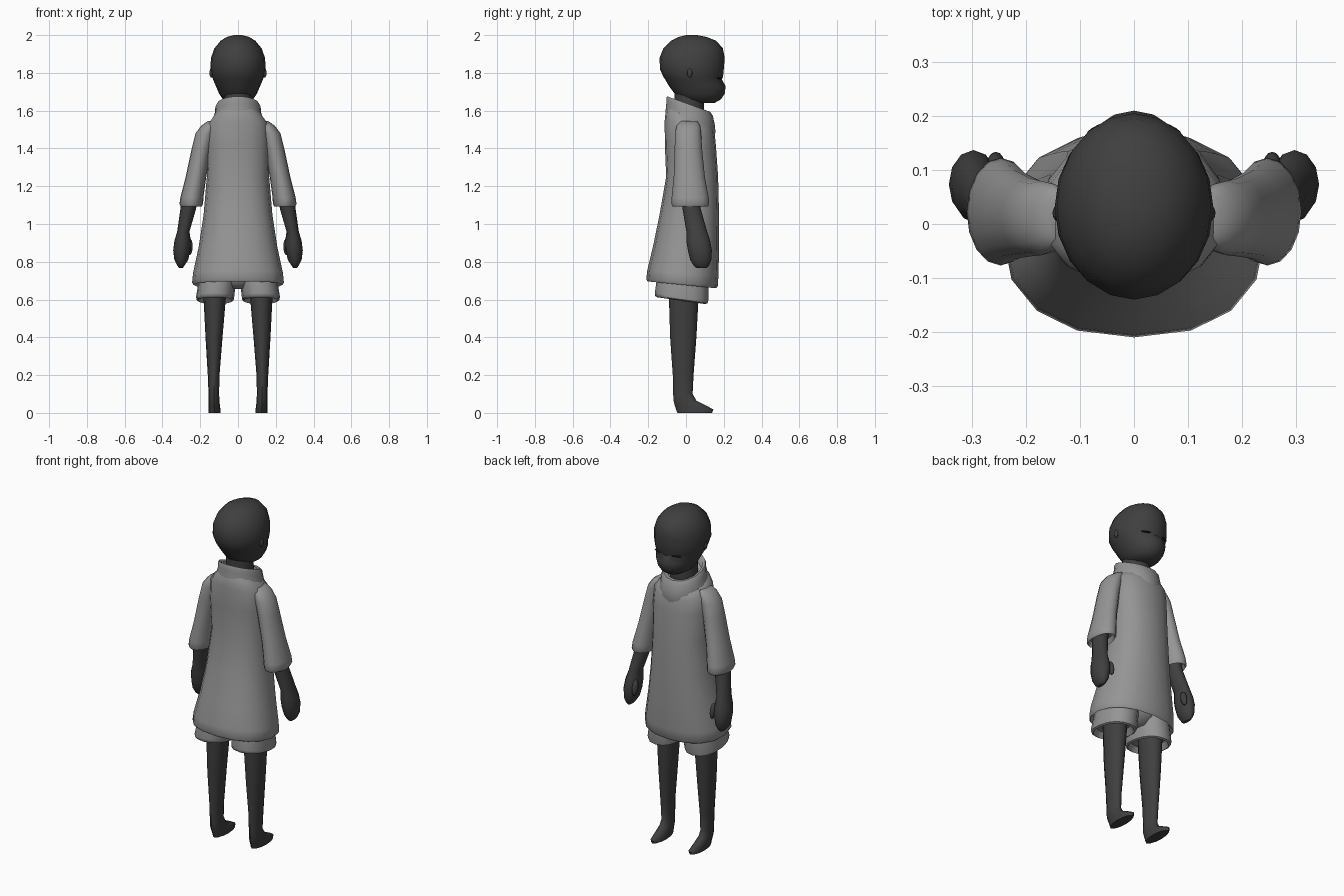
import bpy
import bmesh
from math import sin, cos, pi, copysign, radians

default = bpy.data.objects.get("Cube")
if default:
    bpy.data.objects.remove(default, do_unlink=True)


def make_material(name, grey):
    mat = bpy.data.materials.new(name)
    mat.use_nodes = True
    colour = (grey, grey, grey, 1)
    mat.diffuse_color = colour
    mat.node_tree.nodes["Principled BSDF"].inputs["Base Color"].default_value = colour
    return mat


skin = make_material("charcoal skin", .05)
cloth = make_material("grey cloth", .3)
slit = make_material("black slit", .012)


def finish(obj, material, mirrored, angle=50):
    """Apply the colour, smooth shading and left-right mirroring."""
    obj.data.materials.append(material)
    bpy.ops.object.select_all(action='DESELECT')
    obj.select_set(True)
    bpy.context.view_layer.objects.active = obj
    bpy.ops.object.shade_smooth_by_angle(angle=radians(angle))
    if mirrored:
        obj.modifiers.new("Mirror", 'MIRROR')
    return obj


def loft(name, material, rings, sides=16, power=2, mirrored=False):
    """Skin rings given as (z, x_min, x_max, y_min, y_max, slope, front_dip)."""
    bm = bmesh.new()
    loops = []
    for z, x_min, x_max, y_min, y_max, *extra in rings:
        slope, dip = (list(extra) + [0, 0])[:2]
        cx, cy = (x_min + x_max) / 2, (y_min + y_max) / 2
        rx, ry = (x_max - x_min) / 2, (y_max - y_min) / 2
        loop = []
        for i in range(sides):
            c, s = cos(2 * pi * i / sides), sin(2 * pi * i / sides)
            u = copysign(abs(c) ** (2 / power), c)
            v = copysign(abs(s) ** (2 / power), s)
            drop = dip * (1 - abs(u)) if v > 0 else 0
            loop.append(bm.verts.new((cx + rx * u, cy + ry * v, z + slope * ry * v - drop)))
        loops.append(loop)
    for a, b in zip(loops, loops[1:]):
        for i in range(sides):
            j = (i + 1) % sides
            bm.faces.new((a[i], a[j], b[j], b[i]))
    bm.faces.new(loops[0])
    bm.faces.new(loops[-1])
    bmesh.ops.recalc_face_normals(bm, faces=bm.faces)
    mesh = bpy.data.meshes.new(name)
    bm.to_mesh(mesh)
    bm.free()
    obj = bpy.data.objects.new(name, mesh)
    bpy.context.collection.objects.link(obj)
    return finish(obj, material, mirrored)


def centred(rows):
    """Turn (z, half_width, ...) rows into rings symmetric about x = 0."""
    return [(z, -w, w, *rest) for z, w, *rest in rows]


def blob(name, material, place, size, turn=(0, 0, 0)):
    """Small mirrored ellipsoid."""
    bpy.ops.mesh.primitive_uv_sphere_add(segments=12, ring_count=8, location=place, rotation=turn)
    obj = bpy.context.object
    obj.name = name
    obj.scale = size
    bpy.ops.object.transform_apply(location=True, rotation=True, scale=True)
    return finish(obj, material, True)


# Head: rounded skull, slight brow, muzzle and chin
loft("head", skin, centred([
    (2, .02, 0, .06),
    (1.99, .06, -.04, .11),
    (1.97, .092, -.08, .16),
    (1.93, .125, -.12, .195),
    (1.88, .143, -.14, .205),
    (1.82, .147, -.138, .2),
    (1.78, .138, -.12, .196),
    (1.765, .132, -.11, .19),
    (1.73, .117, -.09, .21),
    (1.69, .1, -.06, .205),
    (1.66, .08, -.03, .185),
    (1.64, .045, .04, .15)]), sides=20)
loft("neck", skin, centred([(1.74, .07, -.06, .09), (1.5, .08, -.06, .1)]))

# Eye slits and ears
blob("eye_slits", slit, (.062, .176, 1.772), (.028, .009, .004), (0, 0, radians(-22)))
blob("ears", skin, (.142, .02, 1.8), (.009, .014, .025))

# Tunic body: flared, longer in front, hem turned under
loft("tunic", cloth, centred([
    (1.6, .09, -.09, .11, -.4),
    (1.56, .135, -.108, .14, -.3),
    (1.52, .165, -.113, .15, -.2),
    (1.42, .17, -.112, .158),
    (1.25, .165, -.105, .17),
    (1.05, .182, -.14, .175),
    (.88, .208, -.175, .175),
    (.74, .238, -.205, .172, -.08),
    (.69, .243, -.21, .168, -.1),
    (.678, .236, -.204, .16, -.1),
    (.7, .22, -.19, .148, -.1),
    (.78, .2, -.17, .14)]), power=2.3)

# Turtleneck collar: tilted forward, with a pointed front edge
loft("collar", cloth, centred([
    (1.55, .115, -.09, .13, -.4, .02),
    (1.54, .135, -.108, .15, -.4, .025),
    (1.56, .132, -.107, .156, -.4, .02),
    (1.59, .122, -.104, .152, -.4, .01),
    (1.62, .12, -.104, .142, -.38),
    (1.635, .112, -.1, .128, -.36),
    (1.63, .095, -.085, .11, -.36),
    (1.58, .085, -.07, .1, -.36)]))

# Sleeves: sloping shoulders and wide cuffs turned under
loft("sleeves", cloth, [
    (1.545, .11, .16, -.03, .06),
    (1.52, .11, .195, -.05, .075),
    (1.48, .12, .225, -.058, .08),
    (1.4, .14, .245, -.06, .085),
    (1.25, .168, .277, -.065, .1),
    (1.14, .183, .305, -.076, .12),
    (1.105, .185, .31, -.077, .123),
    (1.092, .192, .303, -.07, .116),
    (1.12, .205, .29, -.055, .1)], mirrored=True)

# Arms with mitten hands
loft("arms", skin, [
    (1.2, .205, .285, -.03, .065),
    (1.08, .222, .305, -.018, .078),
    (.96, .257, .322, .002, .112),
    (.91, .25, .337, .002, .128),
    (.86, .252, .343, .01, .137),
    (.81, .264, .337, .022, .134),
    (.78, .283, .322, .04, .122),
    (.768, .292, .312, .055, .11)], sides=12, mirrored=True)
blob("thumbs", skin, (.256, .112, .88), (.016, .02, .045), (radians(12), 0, 0))

# Shorts: two wide legs with hems turned under, joined at the hip
loft("shorts_legs", cloth, [
    (.8, .01, .2, -.14, .12),
    (.69, .012, .21, -.155, .118, -.1),
    (.615, .02, .222, -.165, .118, -.14),
    (.6, .022, .22, -.163, .114, -.14),
    (.594, .032, .21, -.152, .102, -.14),
    (.63, .05, .195, -.13, .08, -.1)], power=2.3, mirrored=True)
loft("shorts_hip", cloth, centred([
    (.8, .18, -.14, .12), (.7, .15, -.13, .1), (.655, .06, -.09, .06)]))

# Legs tapering into wedge-shaped feet
loft("legs", skin, [
    (.68, .062, .185, -.09, .068),
    (.6, .065, .182, -.09, .066),
    (.4, .082, .172, -.084, .055),
    (.2, .098, .16, -.07, .04),
    (.1, .1, .156, -.068, .035),
    (.065, .098, .157, -.066, .055),
    (.04, .096, .157, -.06, .105),
    (.018, .093, .157, -.053, .145),
    (0, .093, .157, -.046, .138)], sides=12, mirrored=True)
